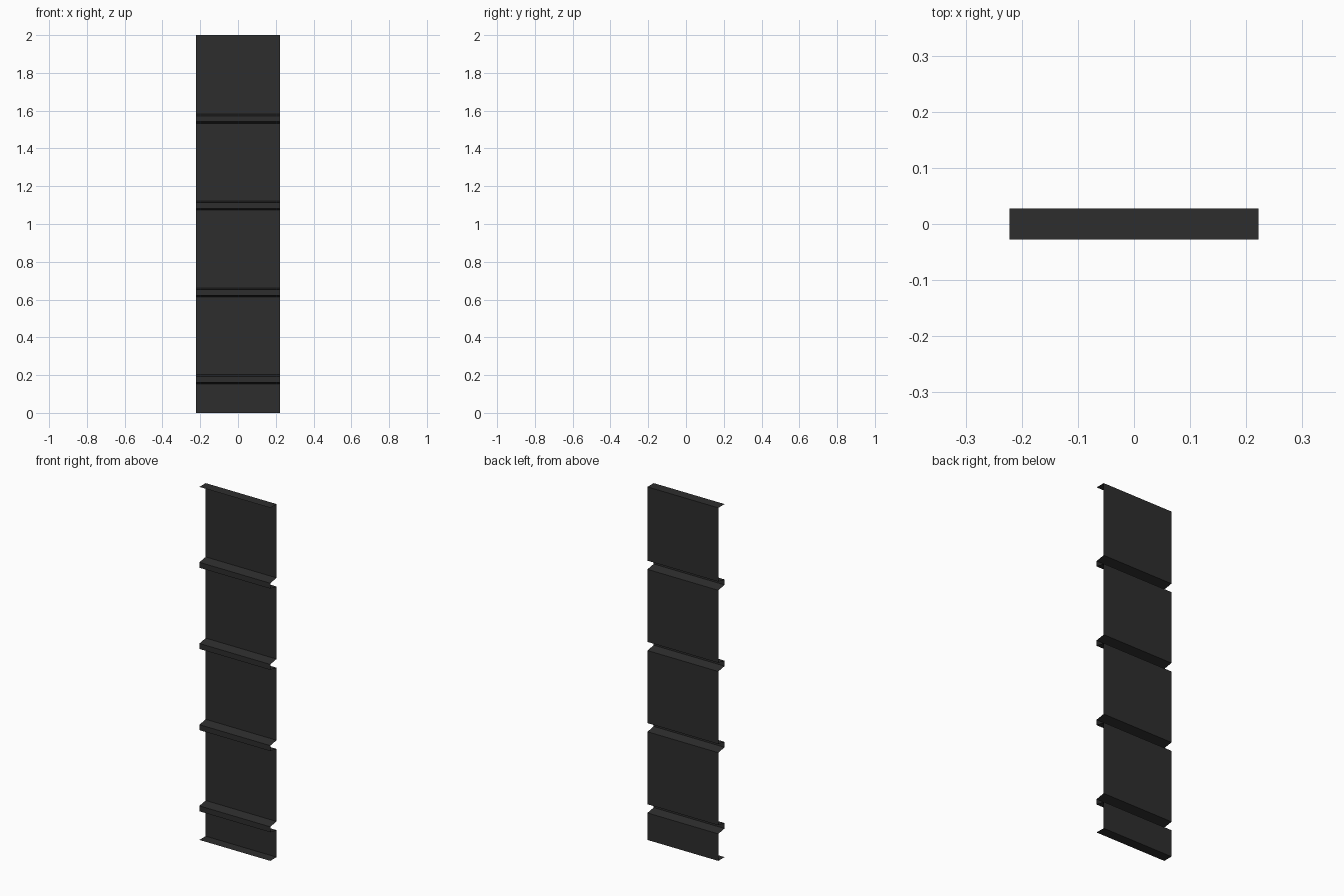
import bpy

if "Cube" in bpy.data.objects:
    bpy.data.objects.remove(bpy.data.objects["Cube"])

W, BACK, FRONT = 0.222, 0.028, -0.028

# Side profile (y, z): bottom flange, four folded ribs, top flange
profile = [(FRONT, 0.0), (BACK, 0.0)]
for i in range(4):
    c = 0.178 + 0.46 * i - 0.019
    profile += [(BACK, c - 0.006), (FRONT, c + 0.003), (FRONT, c + 0.034), (BACK, c + 0.043)]
profile += [(BACK, 2.0), (FRONT, 2.0)]

# Thin sheet: profile swept across the width
verts = [(x, y, z) for y, z in profile for x in (-W, W)]
faces = [(2 * i + 1, 2 * i, 2 * i + 2, 2 * i + 3) for i in range(len(profile) - 1)]
faces = [f[::-1] for f in faces]
mesh = bpy.data.meshes.new("ribbed_panel")
mesh.from_pydata(verts, [], faces)
panel = bpy.data.objects.new("ribbed_panel", mesh)
bpy.context.collection.objects.link(panel)

# Dark grey metal
mat = bpy.data.materials.new("dark_grey")
mat.diffuse_color = (0.027, 0.027, 0.027, 1)
mat.use_nodes = True
mat.node_tree.nodes["Principled BSDF"].inputs["Base Color"].default_value = mat.diffuse_color
mesh.materials.append(mat)
